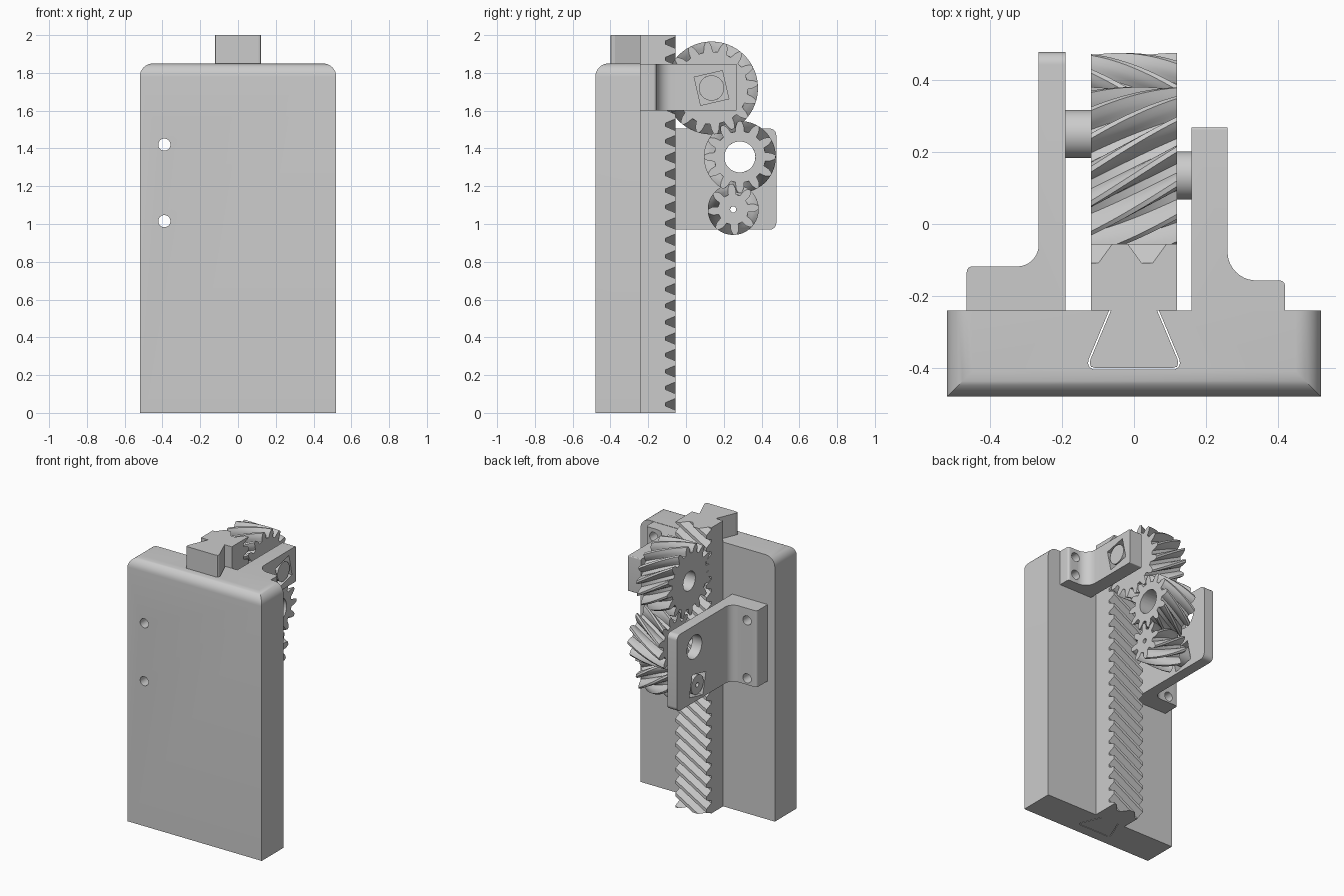
import bpy, bmesh
from math import sin, cos, tan, pi, acos, atan, atan2, hypot, radians
from mathutils import Vector, Matrix

if "Cube" in bpy.data.objects:
    bpy.data.objects.remove(bpy.data.objects["Cube"])

HELIX = tan(radians(30))
MN = 0.024                      # normal module
MT = MN / cos(radians(30))      # transverse module
PITCH = pi * MT
W = 0.12                        # half width of gears and rack


def finish(bm, name):
    bmesh.ops.recalc_face_normals(bm, faces=bm.faces[:])
    me = bpy.data.meshes.new(name)
    bm.to_mesh(me)
    bm.free()
    ob = bpy.data.objects.new(name, me)
    bpy.context.collection.objects.link(ob)
    return ob


def smooth(ob, angle=30):
    bpy.ops.object.select_all(action='DESELECT')
    ob.select_set(True)
    bpy.context.view_layer.objects.active = ob
    bpy.ops.object.shade_smooth_by_angle(angle=radians(angle))


def add_prism(bm, pts, lo, hi):
    """Extrude an xy outline from z=lo to z=hi."""
    f = bm.faces.new([bm.verts.new((x, y, lo)) for x, y in pts])
    r = bmesh.ops.extrude_face_region(bm, geom=[f])
    bmesh.ops.translate(bm, verts=[v for v in r['geom'] if isinstance(v, bmesh.types.BMVert)],
                        vec=(0, 0, hi - lo))


def round_edges(bm, test, radius):
    edges = [e for e in bm.edges if all(test(v.co) for v in e.verts)]
    bmesh.ops.bevel(bm, geom=edges, offset=radius, segments=8, profile=0.5, affect='EDGES')


def rod(name, axis, center, r, depth, sides=48, spin=0):
    bm = bmesh.new()
    rot = Matrix.Rotation(pi / 2, 4, 'Y' if axis == 'X' else 'X')
    if spin:
        rot = Matrix.Rotation(spin, 4, 'X') @ rot
    bmesh.ops.create_cone(bm, cap_ends=True, segments=sides, radius1=r, radius2=r, depth=depth,
                          matrix=Matrix.Translation(center) @ rot)
    return finish(bm, name)


def cut(ob, cutters):
    for c in cutters:
        c.hide_render = True
        m = ob.modifiers.new("cut", 'BOOLEAN')
        m.object = c
        m.solver = 'EXACT'
        bpy.context.view_layer.objects.active = ob
        bpy.ops.object.modifier_apply(modifier=m.name)
        bpy.data.objects.remove(c)


def dovetail(g):
    """Half outline of the dovetail, neck to floor, grown by g."""
    return [(0.064 + g, -0.24), (0.121 + g, -0.376), (0.123 + g, -0.388),
            (0.119 + g, -0.397), (0.108 + g, -0.4 - g)]


def screw_holes(x, zs, length):
    return [rod("cutter", 'Y', (x, -0.24, z), 0.032, length) for z in zs]


# Back plate with dovetail slot and two screw holes
d = dovetail(0.005)
bm = bmesh.new()
add_prism(bm, [(-0.52, -0.48), (0.52, -0.48), (0.52, -0.24)] + d
          + [(-x, y) for x, y in reversed(d)] + [(-0.52, -0.24)], 0, 1.85)
round_edges(bm, lambda c: abs(c.x) > 0.51 and c.z > 1.84, 0.07)
plate = finish(bm, "back_plate")
cut(plate, screw_holes(-0.39, (1.42, 1.015), 0.7))
smooth(plate)

# Helical rack: slanted teeth on a block, trimmed flat top and bottom
TIP, ROOT = -0.055, -0.108
Z0 = 1.961 - HELIX * W           # a valley centre at x = 0
prof = []
for k in range(-26, 6):
    z = Z0 + k * PITCH
    prof += [(ROOT, z - 0.105 * PITCH), (ROOT, z + 0.105 * PITCH),
             (TIP, z + 0.36 * PITCH), (TIP, z + 0.64 * PITCH)]
prof += [(-0.24, prof[-1][1]), (-0.24, prof[0][1])]
bm = bmesh.new()
add_prism(bm, prof, -W, W)
for v in bm.verts:
    y, z, x = v.co
    v.co = (x, y, z + HELIX * x)
for z, n in ((0, -1), (2, 1)):
    r = bmesh.ops.bisect_plane(bm, geom=bm.verts[:] + bm.edges[:] + bm.faces[:],
                               plane_co=(0, 0, z), plane_no=(0, 0, n), clear_outer=True)
    bmesh.ops.edgeloop_fill(bm, edges=[e for e in bm.edges if e.is_boundary])
d = dovetail(0)
add_prism(bm, d + [(-x, y) for x, y in reversed(d)], 0, 2)
rack = finish(bm, "helical_rack")


# Helical gears along x with involute teeth
def gear(name, n, cy, cz, phase, hand, hole):
    """phase = angle of a tooth centre at x = 0."""
    rp = n * MT / 2
    at = atan(tan(radians(20)) / cos(radians(30)))
    rb, rt, rr = rp * cos(at), rp + MN, rp - 1.25 * MN
    start = max(rb, rr + 0.006)

    def half(r):
        a = acos(min(1, rb / r))
        return pi / (2 * n) + tan(at) - at - (tan(a) - a) - 0.01
    flank = [(rr, half(start) + 0.22 * (pi / n - half(start)))]
    flank += [(r, half(r)) for r in (start + (rt - start) * t / 4 for t in range(5))]
    outline = []
    for k in range(n):
        a = k * 2 * pi / n
        outline += [(r, a - h) for r, h in flank] + [(r, a + h) for r, h in reversed(flank)]
    bm = bmesh.new()
    steps = 12
    outer, inner = [], []
    for i in range(steps + 1):
        x = -W + 2 * W * i / steps
        tw = phase + hand * HELIX / rp * x
        outer.append([bm.verts.new((x, cy + r * cos(a + tw), cz + r * sin(a + tw)))
                      for r, a in outline])
        if i in (0, steps):
            inner.append([bm.verts.new((x, cy + hole * cos(a + tw), cz + hole * sin(a + tw)))
                          for r, a in outline])
    # straight bore: far end reuses the near end's twist
    tw = phase - hand * HELIX / rp * W
    bore = [bm.verts.new((W - 1e-5, cy + hole * cos(a + tw), cz + hole * sin(a + tw)))
            for r, a in outline]
    rings = [inner[0]] + outer + [inner[1]]
    m = len(outline)
    for A, B in list(zip(rings, rings[1:])) + [(bore, inner[0])]:
        for j in range(m):
            q = (j + 1) % m
            bm.faces.new((A[j], A[q], B[q], B[j]))
    smooth(finish(bm, name), 28)


def mesh_phase(c1, n1, p1, c2, n2):
    """Phase that puts gear 2's gap on gear 1's tooth."""
    a = atan2(c2[1] - c1[1], c2[0] - c1[0])
    f = (a - p1) * n1 / (2 * pi)
    return a + pi - (0.5 - f) * 2 * pi / n2


BIG, MID, SMALL = (0.135, 1.72), (0.285, 1.355), (0.25, 1.077)
zv = Z0 + round((BIG[1] - Z0) / PITCH) * PITCH
p_big = pi - (zv - BIG[1]) / (8 * MT)
p_mid = mesh_phase(BIG, 16, p_big, MID, 12)
p_small = mesh_phase(MID, 12, p_mid, SMALL, 8)
gear("large_gear", 16, *BIG, p_big, -1, 0.067)
gear("middle_gear", 12, *MID, p_mid, 1, 0.082)
gear("small_gear", 8, *SMALL, p_small, -1, 0.016)


# L-shaped brackets with a fillet in the inner corner
def bracket(name, side, xi, t, xo, yf, yt, fillet, z0, z1, corner):
    s = 0.015
    pts = [(xi, -0.24), (xo, -0.24)]
    pts += [(xo - s + s * cos(a), yf - s + s * sin(a)) for a in (pi / 8 * i for i in range(5))]
    cx, cy = xi + t + fillet, yf + fillet
    pts += [(cx + fillet * cos(a), cy + fillet * sin(a))
            for a in (1.5 * pi - pi / 20 * i for i in range(11))]
    pts += [(xi + t, yt), (xi, yt)]
    bm = bmesh.new()
    add_prism(bm, [(side * x, y) for x, y in pts], z0, z1)
    for z in (z0, z1):
        round_edges(bm, lambda c: c.y > yt - 1e-4 and abs(c.z - z) < 1e-4, corner)
    return finish(bm, name)


def square_hole(x, c, spin):
    return rod("cutter", 'X', (x, *c), 0.108, 0.3, sides=4, spin=radians(45 + spin))


right = bracket("upper_bracket", 1, 0.16, 0.1, 0.42, -0.157, 0.268, 0.08, 1.6, 1.848, 0.006)
cut(right, screw_holes(0.36, (1.66, 1.79), 0.4) + [square_hole(0.21, BIG, 13)])
smooth(right)
left = bracket("lower_bracket", -1, 0.19, 0.075, 0.465, -0.118, 0.478, 0.06, 0.97, 1.505, 0.035)
cut(left, screw_holes(-0.39, (1.42, 1.015), 0.4) + [square_hole(-0.23, SMALL, 13),
    rod("cutter", 'X', (-0.23, *MID), 0.082, 0.3)])
smooth(left)

# Axles between gears and brackets
smooth(rod("large_gear_axle", 'X', (0.188, *BIG), 0.067, 0.14))
axle = rod("small_gear_axle", 'X', (-0.191, *SMALL), 0.067, 0.144)
cut(axle, [rod("cutter", 'X', (-0.19, *SMALL), 0.016, 0.4)])
smooth(axle)
